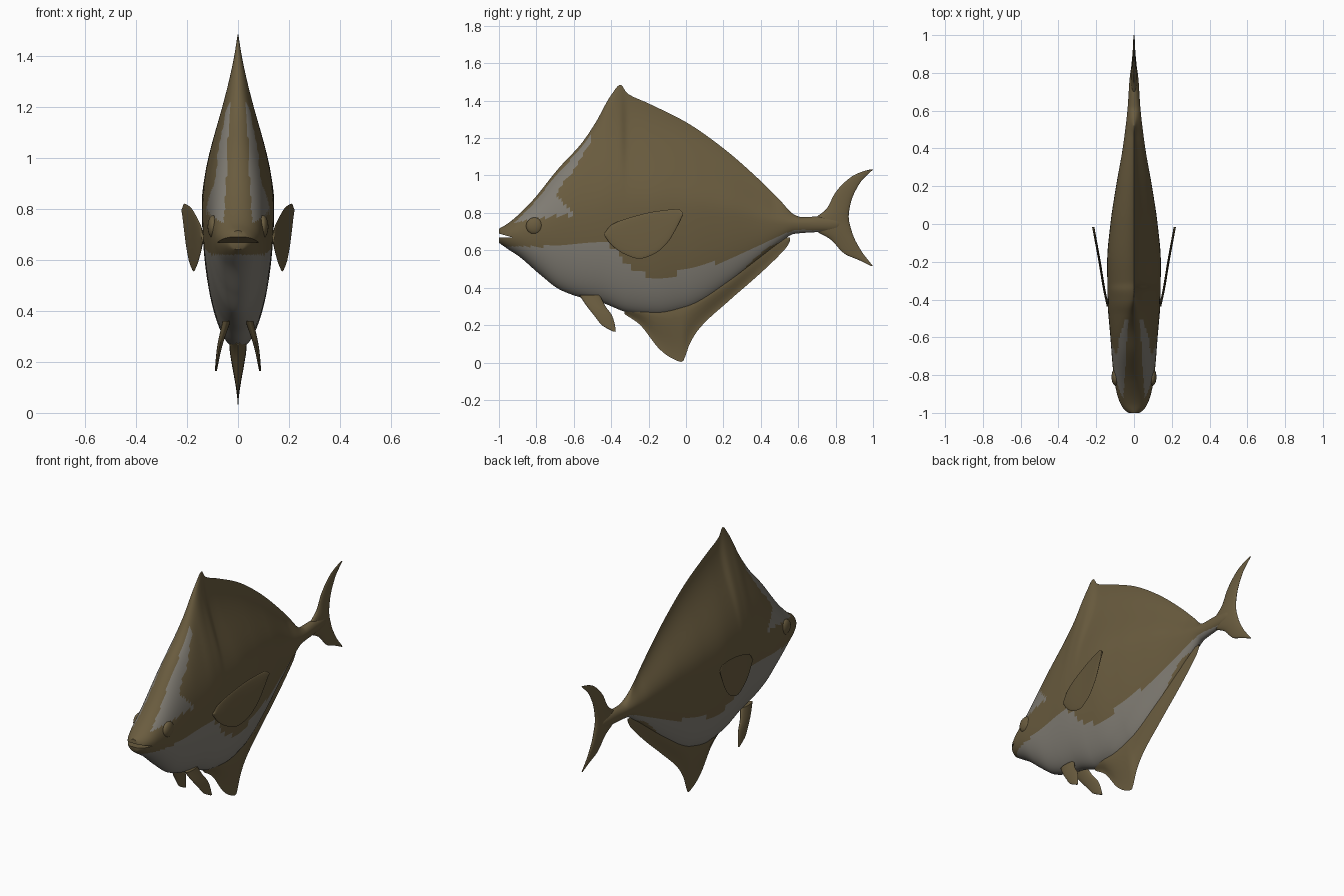
import bpy, bmesh, math

if "Cube" in bpy.data.objects:
    bpy.data.objects.remove(bpy.data.objects["Cube"], do_unlink=True)


def material(name, rgb):
    m = bpy.data.materials.new(name)
    m.use_nodes = True
    m.diffuse_color = (*rgb, 1)
    b = next(n for n in m.node_tree.nodes if n.type == 'BSDF_PRINCIPLED')
    b.inputs["Base Color"].default_value = (*rgb, 1)
    b.inputs["Roughness"].default_value = 0.6
    return m


BROWN = material("olive brown", (0.145, 0.108, 0.05))
PALE = material("pale grey", (0.22, 0.205, 0.175))


def curve(*pts):
    """Smooth monotone curve through (position, value) points."""
    n = len(pts)
    d = [(pts[i + 1][1] - pts[i][1]) / (pts[i + 1][0] - pts[i][0]) for i in range(n - 1)]
    m = [d[0]] + [2 * a * b / (a + b) if a * b > 0 else 0 for a, b in zip(d, d[1:])] + [d[-1]]

    def f(x):
        x = min(max(x, pts[0][0]), pts[-1][0])
        i = max(k for k in range(n - 1) if pts[k][0] <= x)
        h = pts[i + 1][0] - pts[i][0]
        t = (x - pts[i][0]) / h
        return ((1 + 2 * t) * (1 - t) ** 2 * pts[i][1] + t * (1 - t) ** 2 * h * m[i]
                + t * t * (3 - 2 * t) * pts[i + 1][1] + t * t * (t - 1) * h * m[i + 1])
    return f


def finish(obj, mat, angle=50):
    obj.data.materials.append(mat)
    smooth(obj, angle)
    return obj


def smooth(obj, angle=50):
    bpy.ops.object.select_all(action='DESELECT')
    obj.select_set(True)
    bpy.context.view_layer.objects.active = obj
    bpy.ops.object.shade_smooth_by_angle(angle=math.radians(angle))


def loft(name, start, end, lo, hi, width, mid=None, blend=None, low_blend=None,
         shift=None, upright=False, steps=48, sides=24):
    """Skin sections along y (or z when upright); blend mixes round and pinched edges."""
    bm = bmesh.new()
    rings = []
    for i in range(steps + 1):
        u = start + (end - start) * i / steps
        a, b, w = lo(u), hi(u), width(u)
        c = mid(u) if mid else (a + b) / 2
        ring = []
        for k in range(sides):
            ang = 2 * math.pi * k / sides
            t, s = math.cos(ang), math.sin(ang)
            v = c + t * (b - c if t > 0 else c - a)
            mix = blend if t > 0 else low_blend
            f = mix(u) if mix else 0
            pinch = math.copysign((1 + math.cos(math.pi * t)) / 2, s)
            x = w * ((1 - f) * s + f * pinch)
            if abs(s) < 1e-6:
                x = 0
            x += shift(u) if shift else 0
            ring.append(bm.verts.new((x, v, u) if upright else (x, u, v)))
        rings.append(ring)
    for p, q in zip(rings, rings[1:]):
        for k in range(sides):
            j = (k + 1) % sides
            bm.faces.new((p[k], p[j], q[j], q[k]))
    bm.faces.new(rings[0])
    bm.faces.new(rings[-1])
    bmesh.ops.recalc_face_normals(bm, faces=bm.faces)
    me = bpy.data.meshes.new(name)
    bm.to_mesh(me)
    bm.free()
    obj = bpy.data.objects.new(name, me)
    bpy.context.collection.objects.link(obj)
    return obj


# Body with the dorsal fin growing out of its back
top = curve((-1, .715), (-.95, .745), (-.84, .845), (-.675, 1.045), (-.56, 1.17), (-.485, 1.28),
            (-.4, 1.43), (-.35, 1.485), (-.315, 1.44), (-.2, 1.385), (0, 1.285), (.2, 1.145),
            (.4, .97), (.5, .87), (.58, .79), (.62, .777), (.7, .78), (.78, .775), (.85, .76))
belly = curve((-1, .64), (-.95, .605), (-.89, .565), (-.78, .47), (-.675, .39), (-.57, .35),
              (-.45, .32), (-.3, .265), (-.15, .25), (0, .28), (.07, .31), (.23, .42), (.4, .56),
              (.5, .64), (.58, .688), (.7, .697), (.78, .70), (.85, .72))
girth = curve((-1, .03), (-.985, .05), (-.95, .072), (-.9, .09), (-.8, .108), (-.6, .125),
              (-.4, .14), (-.2, .142), (0, .125), (.2, .095), (.4, .06), (.6, .035),
              (.8, .02), (.85, .006))
middle = curve((-1, .675), (-.8, .70), (-.5, .78), (-.2, .82), (.2, .80), (.5, .745), (.85, .74))
ridge = curve((-1, 0), (-.6, .1), (-.45, .5), (-.3, 1), (.45, 1), (.62, 0), (.85, 0))
body = loft("body", -1, .85, belly, top, girth, middle, ridge, steps=210, sides=80)
body.data.materials.append(BROWN)
body.data.materials.append(PALE)

# Open mouth, cut as a wedge
bm = bmesh.new()
wedge = [(-.925, .668), (-1.03, .668), (-1.03, .698)]
ends = [[bm.verts.new((x, y, z)) for y, z in wedge] for x in (-.2, .2)]
for e in ends:
    bm.faces.new(e)
for k in range(3):
    j = (k + 1) % 3
    bm.faces.new((ends[0][k], ends[0][j], ends[1][j], ends[1][k]))
bmesh.ops.recalc_face_normals(bm, faces=bm.faces)
me = bpy.data.meshes.new("mouth_cutter")
bm.to_mesh(me)
bm.free()
cutter = bpy.data.objects.new("mouth_cutter", me)
cutter.hide_render = True
bpy.context.collection.objects.link(cutter)
bpy.context.view_layer.objects.active = body
mod = body.modifiers.new("mouth", 'BOOLEAN')
mod.operation, mod.solver, mod.object = 'DIFFERENCE', 'EXACT', cutter
bpy.ops.object.modifier_apply(modifier="mouth")
bpy.data.objects.remove(cutter, do_unlink=True)

# Pale belly band and pale forehead streak
band_top = curve((-1, .62), (-.78, .62), (-.6, .64), (-.46, .645), (-.38, .61), (-.33, .54),
                 (-.25, .48), (-.16, .46), (-.03, .48), (.18, .54), (.4, .635), (.53, .69),
                 (.6, .71), (.75, .705))
band_low = curve((-.3, .2), (-.26, .235), (-.14, .255), (.07, .32), (.23, .43), (.5, .64), (.6, .65))
streak_low = curve((-.93, .74), (-.84, .765), (-.7, .785), (-.69, .9), (-.6, 1.03), (-.505, 1.19))
cheek_top = curve((-.7, .91), (-.67, .87), (-.6, .795))


def is_pale(y, z):
    if y < .75 and band_low(y) < z < band_top(y):
        return True
    if -.93 < y < -.505 and streak_low(y) < z < top(y) - .022:
        return True
    return -.7 < y < -.6 and .787 < z < cheek_top(y)


for p in body.data.polygons:
    p.material_index = int(is_pale(p.center.y, p.center.z))
smooth(body)

# Anal fin
fin_low = curve((-.33, .26), (-.25, .205), (-.14, .07), (-.08, .025), (-.02, .003), (-.005, .03),
                (.02, .1), (.07, .18), (.23, .33), (.39, .47), (.5, .575), (.54, .62), (.557, .65))
fin_top = curve((-.33, .30), (-.15, .285), (0, .315), (.23, .45), (.4, .59), (.5, .66), (.557, .67))
fin_width = curve((-.33, .02), (-.2, .035), (.1, .032), (.4, .015), (.557, .004))
finish(loft("anal_fin", -.33, .557, fin_low, fin_top, fin_width, mid=lambda u: fin_top(u) - .01,
            low_blend=lambda u: 1, steps=90, sides=32), BROWN)

# Crescent tail fin
tail_front = curve((.515, .99), (.545, .93), (.58, .85), (.66, .77), (.70, .70), (.74, .65),
                   (.78, .70), (.82, .75), (.91, .80), (.99, .88), (1.02, .94), (1.032, .985))
tail_back = curve((.515, 1), (.6, .935), (.69, .89), (.78, .87), (.85, .88), (.96, .93), (1.032, 1))
tail_width = curve((.515, .003), (.65, .012), (.74, .018), (.85, .012), (1.032, .003))
finish(loft("tail_fin", .515, 1.032, tail_front, tail_back, tail_width, upright=True, steps=70), BROWN)

# Paired fins and eyes
pec_top = curve((-.437, .69), (-.4, .735), (-.3, .775), (-.15, .81), (-.04, .82), (-.015, .80))
pec_low = curve((-.437, .68), (-.4, .63), (-.33, .58), (-.25, .555), (-.17, .58), (-.1, .64),
                (-.05, .72), (-.015, .79))
pec_out = curve((-.437, .138), (-.35, .157), (-.2, .182), (-.015, .216))
pel_front = curve((.165, -.39), (.2, -.45), (.25, -.49), (.3, -.53), (.36, -.57))
pel_back = curve((.165, -.375), (.2, -.38), (.25, -.395), (.3, -.43), (.36, -.46))
pel_out = curve((.165, .087), (.25, .074), (.36, .045))
for side, s in (("left", 1), ("right", -1)):
    finish(loft(side + "_pectoral_fin", -.437, -.015, pec_low, pec_top, lambda u: .006,
                shift=lambda u: s * pec_out(u)), BROWN)
    finish(loft(side + "_pelvic_fin", .165, .36, pel_front, pel_back, lambda u: .004 + (u - .165) * .06,
                shift=lambda u: s * pel_out(u), upright=True, steps=30), BROWN)
    bpy.ops.mesh.primitive_uv_sphere_add(segments=24, ring_count=16, radius=1,
                                         location=(s * .098, -.81, .73))
    eye = bpy.context.object
    eye.name = side + "_eye"
    eye.scale = (.021, .045, .045)
    finish(eye, BROWN)
